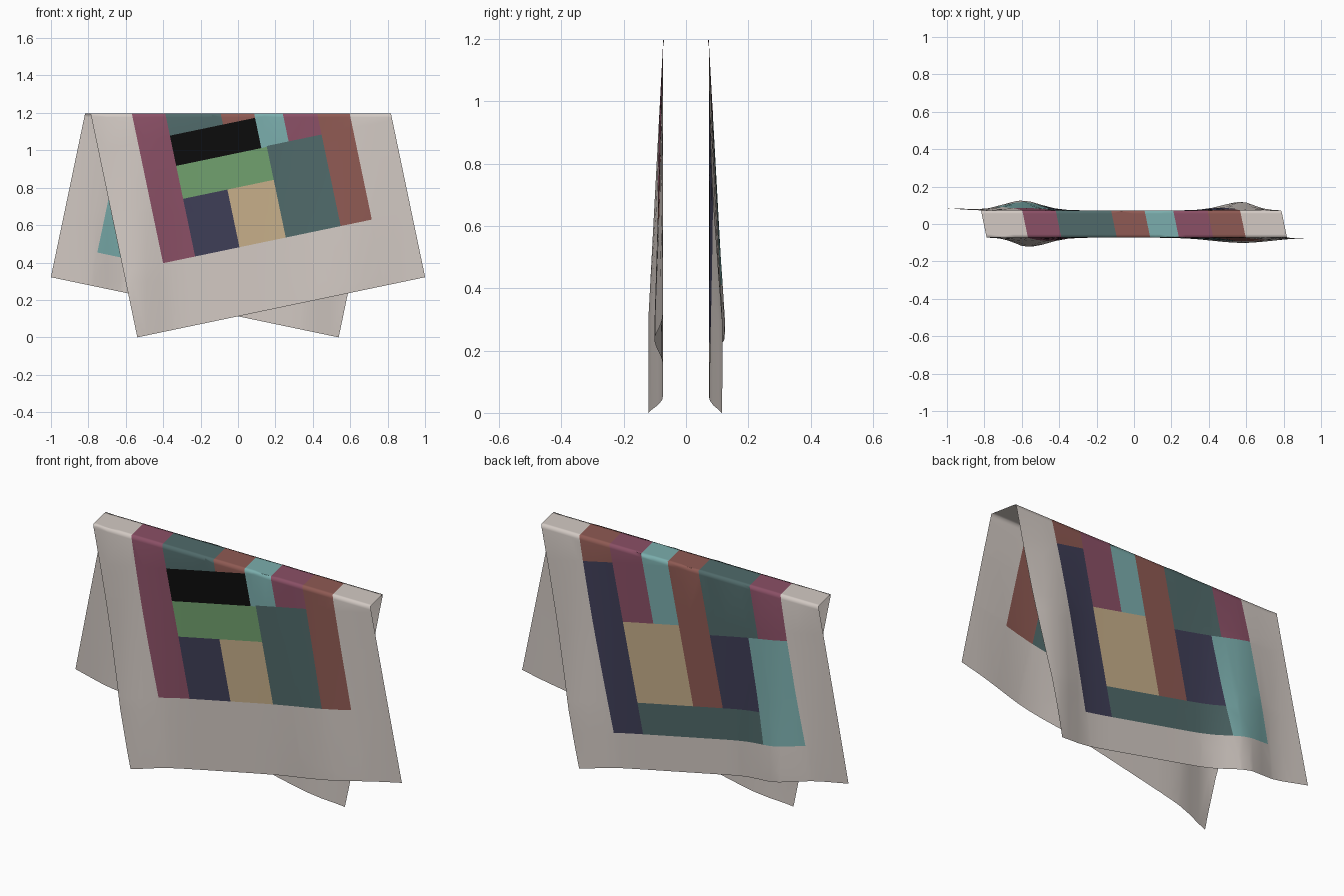
import bpy, bmesh, math
from mathutils import Vector

if "Cube" in bpy.data.objects:
    bpy.data.objects.remove(bpy.data.objects["Cube"])

TURN = math.radians(11.8)            # quilt lies skewed over the rail
C, S = math.cos(TURN), math.sin(TURN)
HALF_W, HALF_L = 0.786, 1.13         # half size of the flat quilt
RAIL = 0.07                          # half width of the flat top
TOP = HALF_W * S + HALF_L * C - RAIL

def srgb(r, g, b):
    f = lambda c: c / 12.92 if c <= 0.04045 else ((c + 0.055) / 1.055) ** 2.4
    return (f(r / 255), f(g / 255), f(b / 255), 1)

COLORS = {
    "cream": srgb(211, 202, 196), "plum": srgb(139, 80, 102),
    "slate": srgb(80, 106, 106), "rust": srgb(143, 90, 83),
    "aqua": srgb(123, 174, 173), "navy": srgb(63, 62, 87),
    "tan": srgb(199, 175, 138), "green": srgb(113, 161, 110),
    "black": srgb(12, 12, 12),
}
NAMES = list(COLORS)

# patches: colour, across from/to, along from/to (negative = front, positive = back)
PATCHES = [
    ("plum", -.57, -.395, -.77, .42), ("navy", -.395, -.153, -.77, -.455),
    ("tan", -.153, .10, -.77, -.455), ("green", -.395, .10, -.455, -.275),
    ("black", -.395, .07, -.275, -.11), ("slate", .10, .40, -.77, -.27),
    ("rust", .40, .57, -.77, .08), ("aqua", .07, .22, -.275, .38),
    ("plum", .22, .40, -.27, .38), ("slate", -.395, -.105, -.11, .42),
    ("rust", -.105, .07, -.11, .79), ("navy", .40, .57, .08, .95),
    ("tan", .07, .40, .38, .79), ("slate", -.335, .40, .79, .95),
    ("navy", -.335, -.105, .42, .79), ("aqua", -.57, -.335, .42, .95),
]

def bump(x, centre, width):
    return math.exp(-((x - centre) / width) ** 2)

def fold(p, q):
    """Drape a point of the flat quilt over the rail."""
    x, s = p * C - q * S, p * S + q * C
    if abs(s) <= RAIL:
        return Vector((x, s, TOP))
    drop = abs(s) - RAIL
    if s < 0:
        flare = .048 * bump(x, -.56, .14) + .028 * bump(x, .58, .22)
    else:
        flare = .052 * bump(x, -.6, .14) + .044 * bump(x, .57, .14) + .012 * bump(x, -1, .15)
    t = min(1, drop / 0.9)
    return Vector((x, math.copysign(RAIL + .003 + flare * t, s), TOP - drop))

bm = bmesh.new()
bm.faces.new([bm.verts.new((a * HALF_W, b * HALF_L, 0))
              for a, b in ((-1, -1), (1, -1), (1, 1), (-1, 1))])

def cut(normal, dist):
    n = Vector((normal[0], normal[1], 0))
    bmesh.ops.bisect_plane(bm, geom=bm.verts[:] + bm.edges[:] + bm.faces[:],
                           dist=1e-5, plane_co=n * dist, plane_no=n)

# seams between patches
for p in sorted({v for r in PATCHES for v in r[1:3]}):
    cut((1, 0), p)
for q in sorted({v for r in PATCHES for v in r[3:5]}):
    cut((0, 1), q)
# fold lines and cloth waves
for d in (.055, RAIL, .09, .3, .6, .97):
    for sign in (-1, 1):
        cut((S, C), sign * d)
for i in range(-13, 14):
    cut((C, -S), i * .07)

# colour faces by the patch they lie in, then fold the sheet
for f in bm.faces:
    c = f.calc_center_median()
    for name, p0, p1, q0, q1 in PATCHES:
        if p0 < c.x < p1 and q0 < c.y < q1:
            f.material_index = NAMES.index(name)
            break
    f.smooth = True
for v in bm.verts:
    v.co = fold(v.co.x, v.co.y)
bm.normal_update()

mesh = bpy.data.meshes.new("draped_quilt")
bm.to_mesh(mesh)
bm.free()
for name, col in COLORS.items():
    m = bpy.data.materials.new(name)
    m.diffuse_color = col
    m.use_nodes = True
    m.node_tree.nodes["Principled BSDF"].inputs["Base Color"].default_value = m.diffuse_color
    mesh.materials.append(m)
quilt = bpy.data.objects.new("draped_quilt", mesh)
bpy.context.collection.objects.link(quilt)
